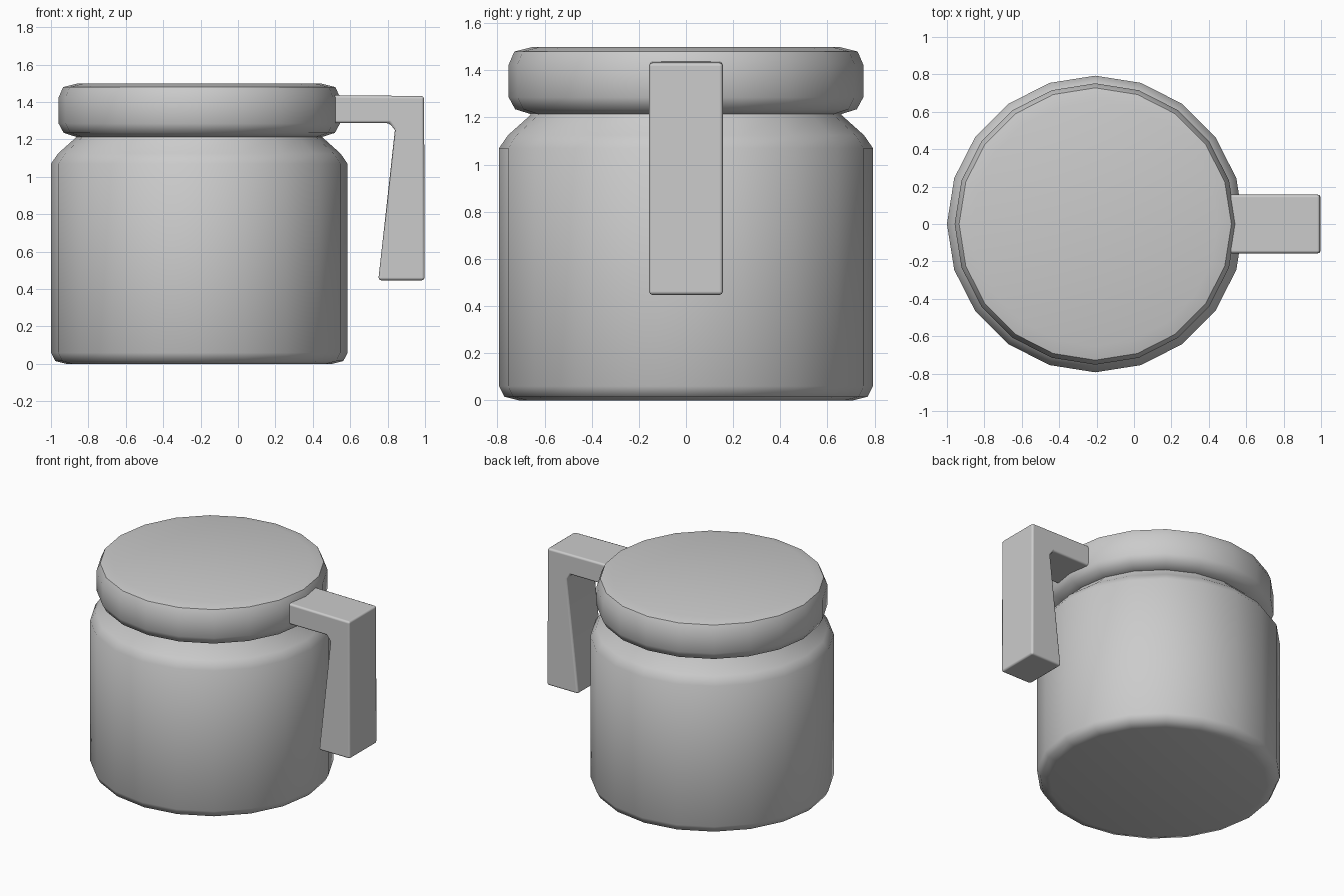
import bpy, bmesh, math
from mathutils import Vector

cube = bpy.data.objects.get("Cube")
if cube:
    bpy.data.objects.remove(cube, do_unlink=True)

SIDES = 20
AXIS_X = -0.207

grey = bpy.data.materials.new("plain_grey")
grey.use_nodes = True
colour = (0.6, 0.6, 0.6, 1)
grey.diffuse_color = colour
grey.node_tree.nodes["Principled BSDF"].inputs["Base Color"].default_value = colour


def finish(name, bm, angle):
    """Turn a bmesh into a smooth-shaded object with the grey material."""
    bmesh.ops.recalc_face_normals(bm, faces=bm.faces)
    mesh = bpy.data.meshes.new(name)
    bm.to_mesh(mesh)
    bm.free()
    mesh.materials.append(grey)
    obj = bpy.data.objects.new(name, mesh)
    bpy.context.collection.objects.link(obj)
    bpy.ops.object.select_all(action='DESELECT')
    obj.select_set(True)
    bpy.context.view_layer.objects.active = obj
    bpy.ops.object.shade_smooth_by_angle(angle=math.radians(angle))
    return obj


def turned(name, profile):
    """Closed solid from (radius, height) rings around the jar axis."""
    bm = bmesh.new()
    rings = []
    for r, z in profile:
        angles = [math.tau * i / SIDES for i in range(SIDES)]
        rings.append([bm.verts.new((AXIS_X + r * math.cos(a), r * math.sin(a), z))
                      for a in angles])
    for low, high in zip(rings, rings[1:]):
        for i in range(SIDES):
            j = (i + 1) % SIDES
            bm.faces.new((low[i], low[j], high[j], high[i]))
    bm.faces.new(rings[0][::-1])
    bm.faces.new(rings[-1])
    return finish(name, bm, 50)


# Jar body with rounded base and sloping shoulder
turned("jar_body", [(0.71, 0), (0.77, 0.015), (0.793, 0.06), (0.793, 1.07),
                    (0.755, 1.125), (0.66, 1.21), (0.65, 1.25)])

# Thick rounded lid
turned("lid", [(0.655, 1.213), (0.725, 1.235), (0.752, 1.285),
               (0.752, 1.425), (0.728, 1.48), (0.655, 1.498)])

# Hooked handle: side outline extruded across y, then softly bevelled
outline = [(0.48, 1.437), (0.995, 1.432), (0.998, 0.447), (0.75, 0.447),
           (0.839, 1.25), (0.81, 1.287), (0.48, 1.287)]
bm = bmesh.new()
side = bm.faces.new([bm.verts.new((x, -0.157, z)) for x, z in outline])
grown = bmesh.ops.extrude_face_region(bm, geom=[side])
bmesh.ops.translate(bm, vec=Vector((0, 0.314, 0)),
                    verts=[g for g in grown["geom"] if isinstance(g, bmesh.types.BMVert)])
handle = finish("handle", bm, 60)
bevel = handle.modifiers.new("soft_edges", 'BEVEL')
bevel.width = 0.015
bevel.segments = 2
bevel.limit_method = 'ANGLE'
bevel.angle_limit = math.radians(50)
bevel.harden_normals = True
